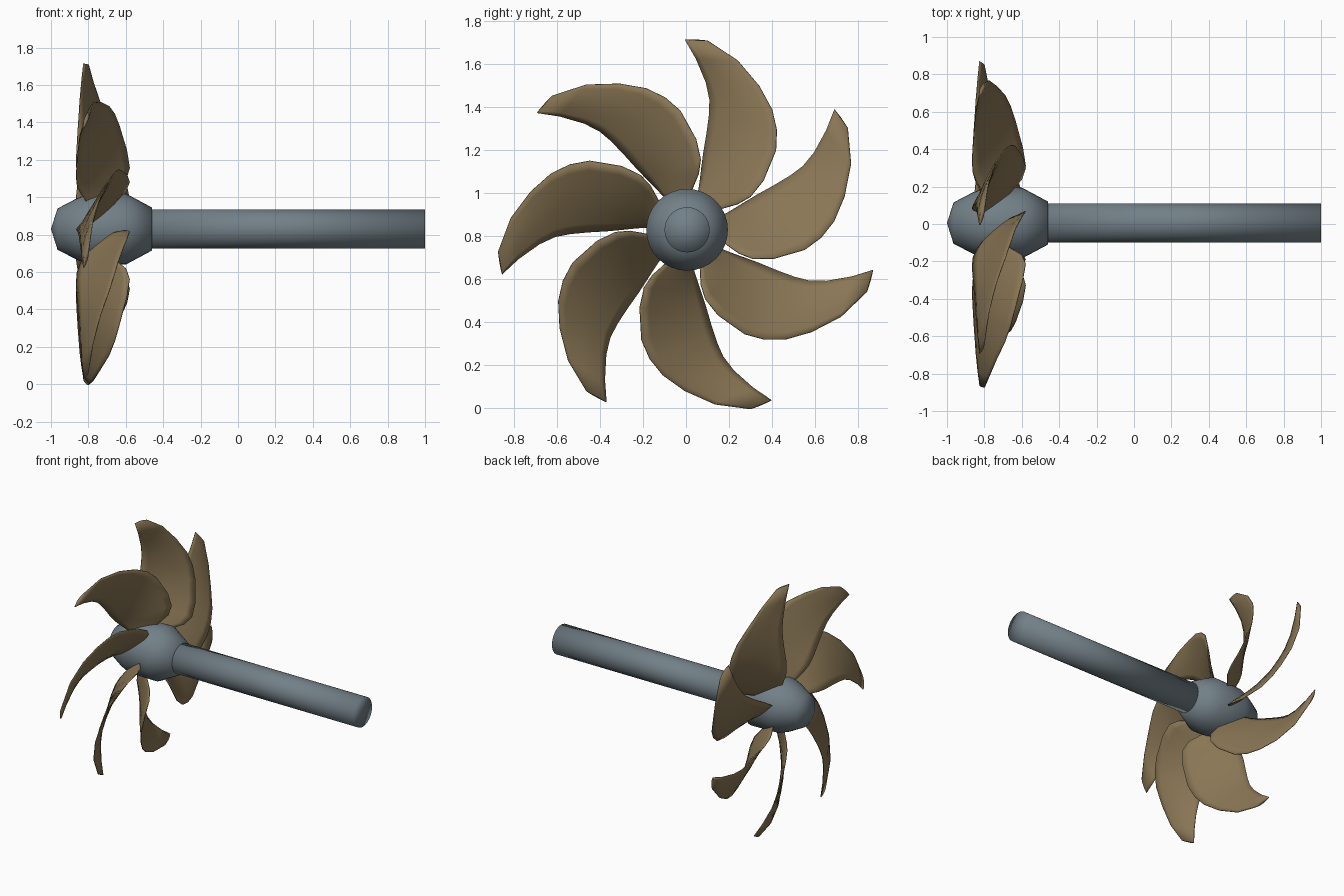
import bpy, bmesh, math
from mathutils import Matrix, Vector

cube = bpy.data.objects.get("Cube")
if cube:
    bpy.data.objects.remove(cube)

AXIS = (0, 0.005, 0.83)
BLADES = 7
CHORD_STEPS = 8


def material(name, rgb):
    mat = bpy.data.materials.new(name)
    mat.use_nodes = True
    mat.diffuse_color = (*rgb, 1)
    mat.node_tree.nodes["Principled BSDF"].inputs["Base Color"].default_value = (*rgb, 1)
    return mat


steel = material("blue grey steel", (0.17, 0.215, 0.245))
bronze = material("dull bronze", (0.25, 0.18, 0.09))


def finish(bm, name, mat, angle):
    bmesh.ops.remove_doubles(bm, verts=bm.verts, dist=0.0001)
    bmesh.ops.recalc_face_normals(bm, faces=bm.faces)
    mesh = bpy.data.meshes.new(name)
    bm.to_mesh(mesh)
    bm.free()
    mesh.materials.append(mat)
    obj = bpy.data.objects.new(name, mesh)
    bpy.context.collection.objects.link(obj)
    obj.location = AXIS
    bpy.ops.object.select_all(action="DESELECT")
    obj.select_set(True)
    bpy.context.view_layer.objects.active = obj
    bpy.ops.object.shade_smooth_by_angle(angle=math.radians(angle))
    return obj


def lathe(name, profile, mat, angle, sides=32):
    """Spin (x, radius) points around the x axis."""
    bm = bmesh.new()
    verts = [bm.verts.new((x, 0, r)) for x, r in profile]
    edges = [bm.edges.new(pair) for pair in zip(verts, verts[1:])]
    bmesh.ops.spin(bm, geom=verts + edges, cent=(0, 0, 0), axis=(1, 0, 0),
                   angle=math.tau, steps=sides, use_merge=False)
    return finish(bm, name, mat, angle)


# Hub with a blunt nose, and the drive shaft
lathe("hub", [(-1, 0), (-0.965, 0.11), (-0.86, 0.165), (-0.8, 0.187), (-0.6, 0.19),
              (-0.46, 0.115), (-0.46, 0)], steel, 80)
lathe("shaft", [(-0.5, 0), (-0.5, 0.105), (1, 0.105), (1, 0)], steel, 180)

# Blade edges from root to tip as (x, y, z) about the shaft axis
convex = [(-0.70, 0.07, 0.06), (-0.66, 0.165, 0.10), (-0.60, 0.235, 0.12),
          (-0.58, 0.295, 0.155), (-0.595, 0.355, 0.23), (-0.635, 0.413, 0.37),
          (-0.66, 0.417, 0.465), (-0.69, 0.395, 0.56), (-0.735, 0.335, 0.67),
          (-0.775, 0.235, 0.788), (-0.80, 0.095, 0.88)]
concave = [(-0.78, 0.035, 0.10), (-0.82, 0.055, 0.19), (-0.845, 0.062, 0.24),
           (-0.86, 0.068, 0.29), (-0.865, 0.077, 0.36), (-0.86, 0.092, 0.45),
           (-0.855, 0.103, 0.535), (-0.85, 0.105, 0.605), (-0.845, 0.088, 0.685),
           (-0.835, 0.042, 0.795), (-0.825, -0.01, 0.885)]


def blade(index):
    bm = bmesh.new()
    rows = []
    for a, b in zip(convex, concave):
        a, b = Vector(a), Vector(b)
        rows.append([bm.verts.new(a.lerp(b, i / CHORD_STEPS))
                     for i in range(CHORD_STEPS + 1)])
    for low, high in zip(rows, rows[1:]):
        for i in range(CHORD_STEPS):
            bm.faces.new((low[i], low[i + 1], high[i + 1], high[i]))
    turn = Matrix.Rotation(index * math.tau / BLADES, 3, "X")
    bmesh.ops.rotate(bm, verts=bm.verts, cent=(0, 0, 0), matrix=turn)
    obj = finish(bm, f"blade_{index + 1}", bronze, 40)
    # lens section: full thickness mid chord, thin at both edges
    group = obj.vertex_groups.new(name="section")
    for v in obj.data.vertices:
        chord = (v.index % (CHORD_STEPS + 1)) / CHORD_STEPS
        group.add([v.index], math.sin(math.pi * chord), "REPLACE")
    shell = obj.modifiers.new("thickness", "SOLIDIFY")
    shell.thickness = 0.022
    shell.offset = 0
    shell.vertex_group = group.name
    shell.thickness_vertex_group = 0.25
    # keep the thickening ahead of the smoothing modifier
    obj.modifiers.move(len(obj.modifiers) - 1, 0)


for n in range(BLADES):
    blade(n)
